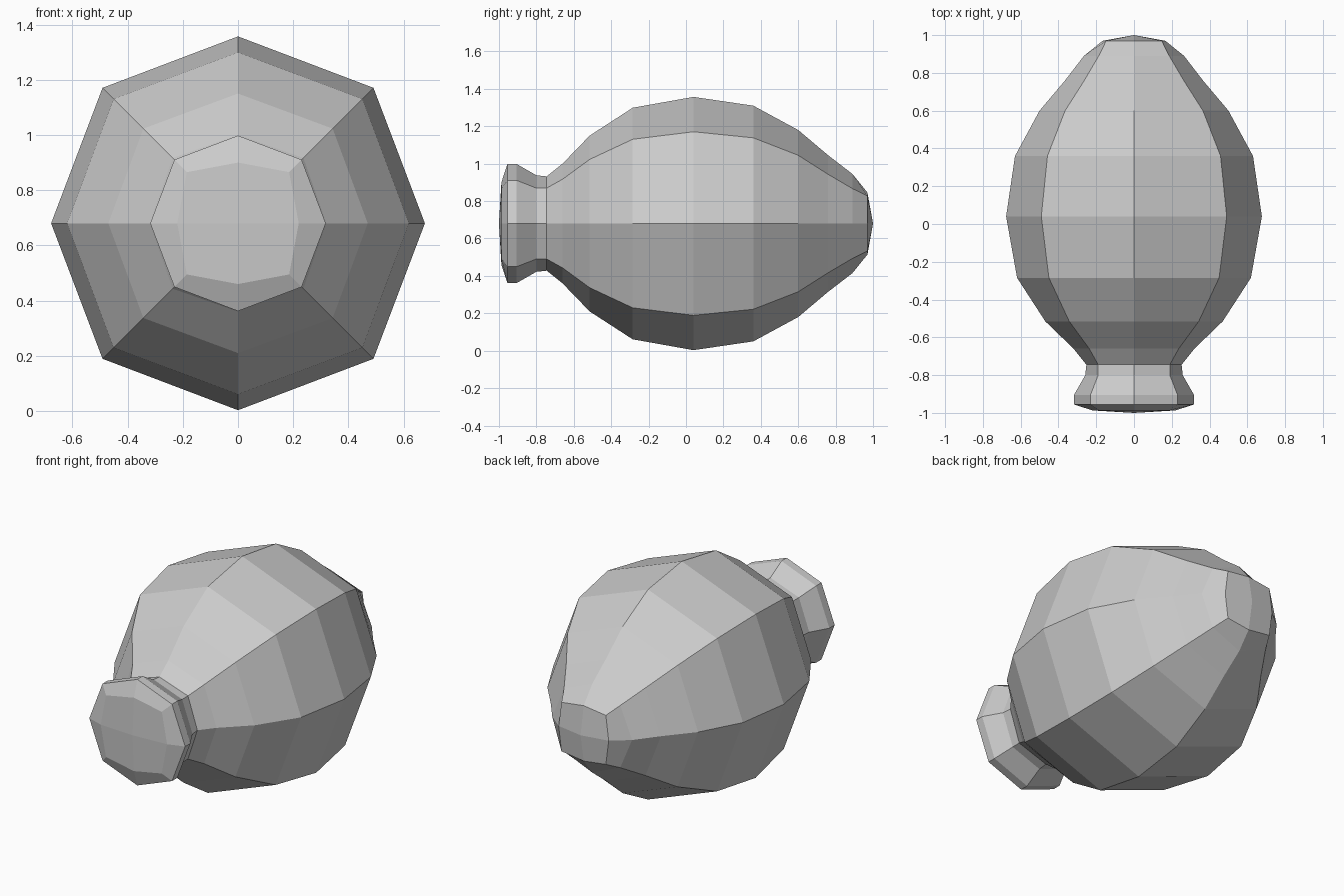
import bpy, bmesh
from math import sin, cos, pi

if "Cube" in bpy.data.objects:
    bpy.data.objects.remove(bpy.data.objects["Cube"])

SIDES = 8
AXIS_Z = 0.68

# Profile along y: (y, radius at upright points, radius at diagonal points)
profile = [
    (-0.987, 0.22, 0.262), (-0.955, 0.318, 0.326), (-0.905, 0.318, 0.326),
    (-0.80, 0.258, 0.268), (-0.745, 0.252, 0.268), (-0.66, 0.32, 0.335),
    (-0.515, 0.47, 0.485), (-0.285, 0.619, 0.637), (0.04, 0.677, 0.694),
    (0.36, 0.63, 0.648), (0.60, 0.50, 0.516), (0.76, 0.365, 0.372),
    (0.89, 0.265, 0.264), (0.97, 0.166, 0.208),
]

bm = bmesh.new()

# Octagonal rings
rings = []
for y, r_up, r_diag in profile:
    ring = []
    for i in range(SIDES):
        a = 2 * pi * i / SIDES
        r = r_diag if i % 2 else r_up
        ring.append(bm.verts.new((r * sin(a), y, AXIS_Z + r * cos(a))))
    rings.append(ring)

# Side walls
for a, b in zip(rings, rings[1:]):
    for i in range(SIDES):
        j = (i + 1) % SIDES
        bm.faces.new((a[i], a[j], b[j], b[i]))

# Slightly domed ends, four quads each
for ring, y in ((rings[0], -1.0), (rings[-1], 1.0)):
    tip = bm.verts.new((0, y, AXIS_Z))
    for i in range(0, SIDES, 2):
        bm.faces.new((tip, ring[i], ring[i + 1], ring[(i + 2) % SIDES]))

bmesh.ops.recalc_face_normals(bm, faces=bm.faces[:])
mesh = bpy.data.meshes.new("bulb_body")
bm.to_mesh(mesh)
bm.free()
bpy.context.collection.objects.link(bpy.data.objects.new("bulb_body", mesh))
